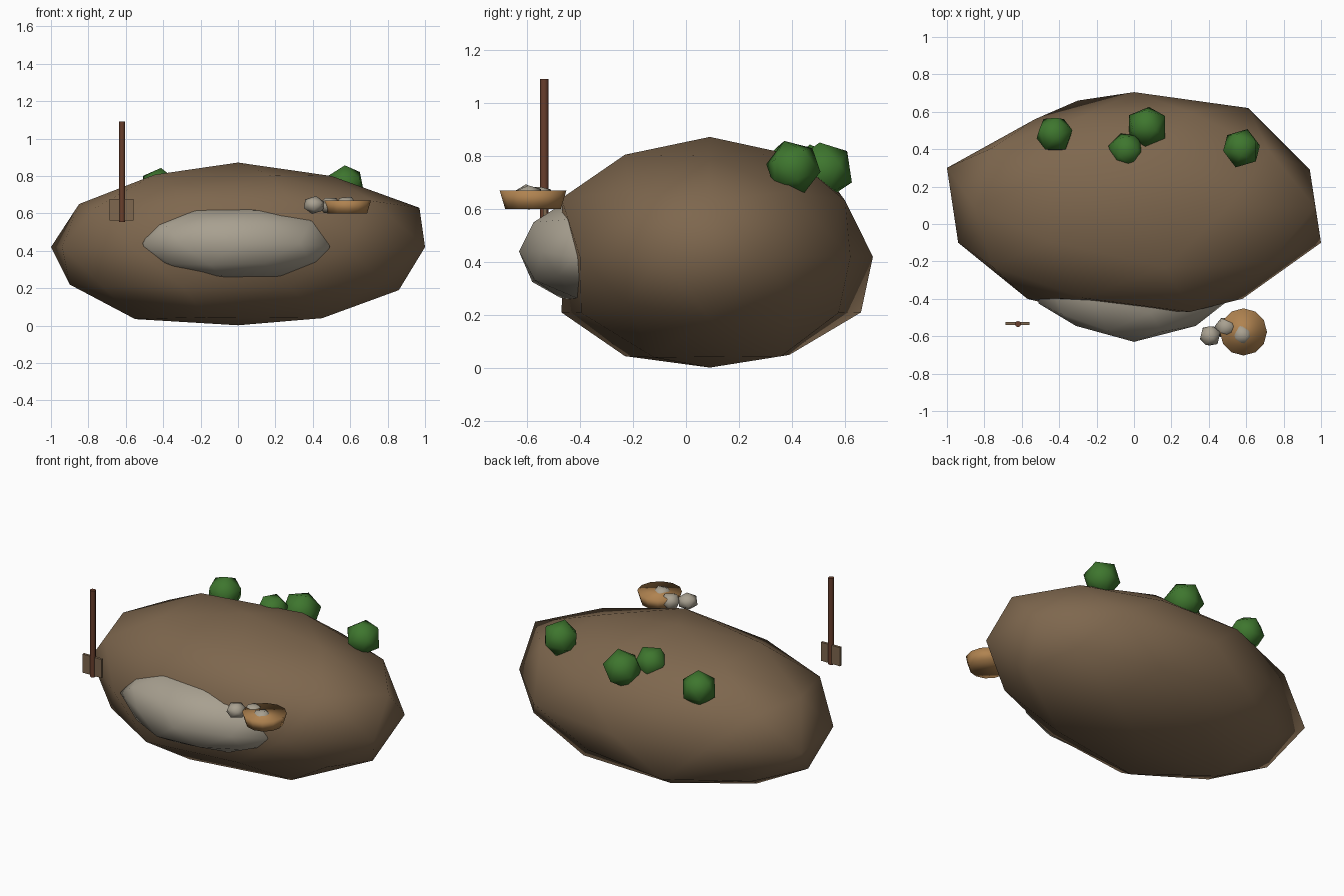
import bpy
import math
from mathutils import Vector

if "Cube" in bpy.data.objects:
    bpy.data.objects.remove(bpy.data.objects["Cube"])


def srgb(r, g, b):
    def lin(c):
        c /= 255
        return c / 12.92 if c <= 0.04045 else ((c + 0.055) / 1.055) ** 2.4
    return (lin(r), lin(g), lin(b), 1)


def material(name, r, g, b):
    m = bpy.data.materials.new(name)
    m.diffuse_color = srgb(r, g, b)
    m.use_nodes = True
    m.node_tree.nodes["Principled BSDF"].inputs["Base Color"].default_value = m.diffuse_color
    return m


EARTH = material("earth brown", 126, 103, 78)
STONE = material("pale stone", 168, 160, 144)
LEAF = material("leaf green", 62, 118, 46)
WOOD = material("dark wood", 104, 62, 44)
CLAY = material("clay orange", 176, 131, 80)


def finish(name, mat, smooth=True):
    ob = bpy.context.object
    ob.name = name
    ob.data.materials.append(mat)
    if smooth:
        bpy.ops.object.shade_smooth()
    return ob


def blob(name, mat, center, size, level, pulls=(), turn=(0, 0, 0)):
    """Scaled icosphere; each pull moves the nearest corner to that point."""
    bpy.ops.mesh.primitive_ico_sphere_add(subdivisions=level, radius=1)
    ob = finish(name, mat)
    c, s = Vector(center), Vector(size)
    ob.rotation_euler = turn
    bpy.ops.object.transform_apply(location=False, rotation=True, scale=False)
    for v in ob.data.vertices:
        v.co = c + v.co * s
    for p in map(Vector, pulls):
        min(ob.data.vertices, key=lambda v: (v.co - p).length).co = p
    return ob


# Rocky mound
blob("mound", EARTH, (0, 0.09, 0.437), (1.05, 0.6, 0.435), 2, [
    (0, 0.705, 0.42), (0.61, 0.62, 0.42), (-0.53, 0.56, 0.42),
    (-1.0, 0.30, 0.42), (-0.94, -0.10, 0.42), (1.0, -0.10, 0.42),
    (0.94, 0.29, 0.42), (-0.57, -0.40, 0.42), (0.58, -0.40, 0.42),
    (0, -0.46, 0.42), (-0.30, 0.66, 0.21), (-0.30, -0.47, 0.21),
    (0.30, -0.47, 0.64), (0.97, 0.09, 0.63), (-0.85, 0.09, 0.65),
    (-0.90, 0.09, 0.22), (0.86, 0.09, 0.19), (-0.55, 0.09, 0.035),
    (0.45, -0.12, 0.04), (0.45, 0.36, 0.045), (-0.17, -0.23, 0.045),
    (-0.17, 0.39, 0.05), (0.50, 0.09, 0.80), (0.17, -0.23, 0.805)])

# Pale outcrop set into the front
blob("outcrop", STONE, (0, -0.32, 0.44), (0.53, 0.31, 0.205), 2, [
    (0, -0.63, 0.44), (-0.31, -0.545, 0.44), (0.33, -0.545, 0.44),
    (-0.51, -0.425, 0.44), (0.49, -0.42, 0.42), (-0.15, -0.58, 0.325),
    (0.15, -0.575, 0.55), (0.39, -0.455, 0.56)])

# Shrubs on the back slope
shrubs = [(-0.425, 0.48, 0.74, 0.105, 0.3), (-0.04, 0.395, 0.765, 0.10, 1.1),
          (0.07, 0.52, 0.745, 0.115, 0.7), (0.575, 0.405, 0.755, 0.108, 1.6)]
for i, (x, y, z, r, a) in enumerate(shrubs):
    blob(f"shrub_{i + 1}", LEAF, (x, y, z), (r, r, r), 1, turn=(a * 0.5, a * 0.3, a))

# Dish and the stones beside it
bpy.ops.mesh.primitive_cone_add(vertices=12, radius1=0.105, radius2=0.126,
                                depth=0.07, location=(0.585, -0.577, 0.635))
finish("dish", CLAY)
stones = [(0.407, -0.598, 0.645, 0.4), (0.492, -0.552, 0.642, 1.2),
          (0.58, -0.593, 0.645, 0.9)]
for i, (x, y, z, a) in enumerate(stones):
    blob(f"stone_{i + 1}", STONE, (x, y, z), (0.061, 0.061, 0.049), 1, turn=(a * 0.4, a * 0.3, a))

# Post with a small board
bpy.ops.mesh.primitive_cylinder_add(vertices=8, radius=0.0165, depth=0.535,
                                    location=(-0.62, -0.535, 0.823))
finish("post", WOOD, smooth=False)
bpy.ops.object.shade_smooth_by_angle(angle=math.radians(50))
bpy.ops.mesh.primitive_cube_add(size=1, location=(-0.623, -0.532, 0.62))
board = finish("board", EARTH, smooth=False)
board.scale = (0.13, 0.016, 0.115)
